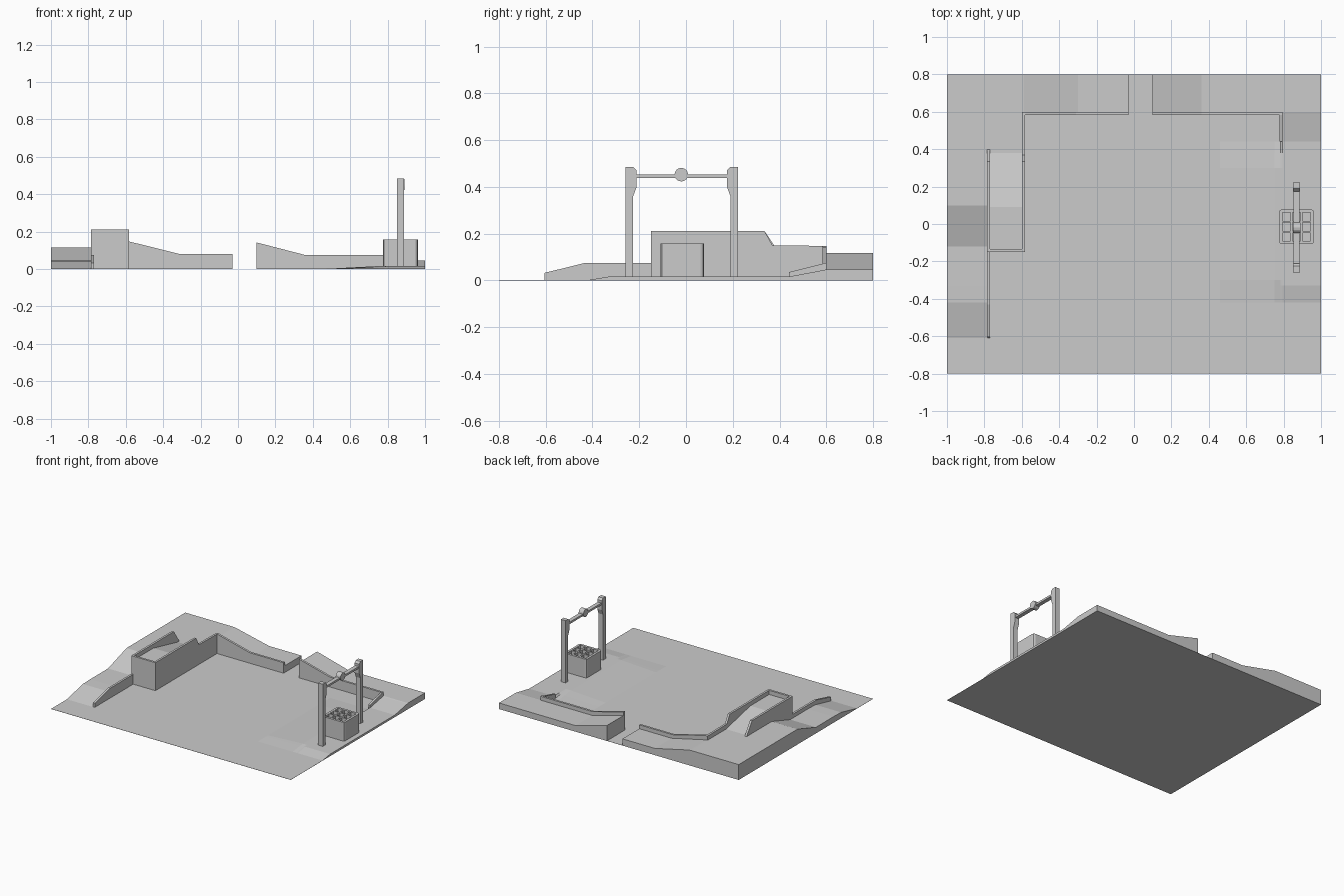
import bpy, bmesh
from math import pi
from mathutils import Matrix, Vector

cube = bpy.data.objects.get("Cube")
if cube:
    bpy.data.objects.remove(cube, do_unlink=True)

grey = bpy.data.materials.new("plain grey")
grey.use_nodes = True
tone = (0.6, 0.6, 0.6, 1)
grey.diffuse_color = tone
grey.node_tree.nodes["Principled BSDF"].inputs["Base Color"].default_value = tone


def finish(name, bm):
    bmesh.ops.recalc_face_normals(bm, faces=bm.faces)
    mesh = bpy.data.meshes.new(name)
    bm.to_mesh(mesh)
    bm.free()
    mesh.materials.append(grey)
    obj = bpy.data.objects.new(name, mesh)
    bpy.context.collection.objects.link(obj)
    return obj


def add_box(bm, lo, hi):
    lo, hi = Vector(lo), Vector(hi)
    size = hi - lo
    bmesh.ops.create_cube(bm, size=1, matrix=Matrix.Translation((lo + hi) / 2)
                          @ Matrix.Diagonal((*size, 1)))


def slab(name, axis, start, end, profile):
    """Extrude a (run, z) profile along axis 0 (x) or 1 (y)."""
    bm = bmesh.new()
    place = (lambda d, r, z: (d, r, z)) if axis == 0 else (lambda d, r, z: (r, d, z))
    face = bm.faces.new([bm.verts.new(place(start, r, z)) for r, z in profile])
    out = bmesh.ops.extrude_face_region(bm, geom=[face])
    moved = [v for v in out["geom"] if isinstance(v, bmesh.types.BMVert)]
    bmesh.ops.translate(bm, verts=moved, vec=place(end - start, 0, 0))
    return finish(name, bm)


def wall(name, axis, start, end, top):
    return slab(name, axis, start, end, [(top[0][0], 0)] + top + [(top[-1][0], 0)])


def ramp(t, points):
    """Piecewise linear height."""
    if t <= points[0][0]:
        return points[0][1]
    for (a, za), (b, zb) in zip(points, points[1:]):
        if t <= b:
            return za + (zb - za) * (t - a) / (b - a)
    return points[-1][1]


# Ground height by zone
def height(x, y):
    if y > 0.592:
        if -0.03 < x < 0.1:
            return 0
        if x < 0:
            return ramp(x, [(-0.59, 0.115), (-0.3, 0.05)])
        return ramp(x, [(0.1, 0.115), (0.36, 0.045)])
    if x < -0.777:
        return ramp(y, [(-0.61, 0), (-0.41, 0.045), (-0.12, 0.045), (0.1, 0.115)])
    if x < -0.592 and y > -0.145:
        return ramp(y, [(0.09, 0.18), (0.38, 0.115)])
    if x > 0.787:
        return ramp(y, [(-0.42, 0), (-0.33, 0.015), (0.44, 0.015), (0.6, 0.045)])
    edge = ramp(x, [(0.46, 0), (0.75, 0.015)])
    return edge * ramp(y, [(-0.42, 0), (-0.3, 1), (0.3, 1), (0.44, 0)])


# Terrain: uneven grid, skirt and flat underside
xs = [-1, -0.783, -0.771, -0.598, -0.588, -0.3, -0.03, -0.029, 0.099, 0.1,
      0.36, 0.46, 0.75, 0.782, 0.793, 1]
ys = [-0.8, -0.61, -0.42, -0.33, -0.3, -0.148, -0.14, -0.12, 0.09, 0.1, 0.3,
      0.38, 0.44, 0.588, 0.597, 0.8]
bm = bmesh.new()
grid = [[bm.verts.new((x, y, height(x, y))) for y in ys] for x in xs]
for i in range(len(xs) - 1):
    for j in range(len(ys) - 1):
        bm.faces.new((grid[i][j], grid[i + 1][j], grid[i + 1][j + 1], grid[i][j + 1]))
rim = [e for e in bm.edges if e.is_boundary]
skirt = bmesh.ops.extrude_edge_only(bm, edges=rim)["geom"]
for v in skirt:
    if isinstance(v, bmesh.types.BMVert):
        v.co.z = -0.001
bmesh.ops.holes_fill(bm, edges=[e for e in skirt if isinstance(e, bmesh.types.BMEdge)
                                and e.is_boundary], sides=0)
bmesh.ops.translate(bm, verts=bm.verts, vec=(0, 0, 0.001))
finish("terrain", bm)

# Low retaining walls
wall("back_wall_right", 1, 0.584, 0.6,
     [(-0.6, 0.147), (-0.58, 0.147), (-0.31, 0.08), (-0.03, 0.08)])
wall("back_wall_left", 1, 0.584, 0.6, [(0.1, 0.142), (0.36, 0.075), (0.795, 0.075)])
wall("left_end_wall", 0, 0.779, 0.795, [(0.44, 0.035), (0.6, 0.075)])
wall("right_low_wall", 0, -0.785, -0.769, [(-0.605, 0.032), (-0.43, 0.075), (-0.14, 0.075)])

# Raised platform walls
wall("platform_inner_wall", 0, -0.6, -0.584,
     [(-0.15, 0.212), (0.335, 0.212), (0.37, 0.15), (0.6, 0.147)])
wall("platform_outer_wall", 0, -0.785, -0.769,
     [(-0.15, 0.212), (0.335, 0.212), (0.4, 0.115)])
wall("platform_front_wall", 1, -0.15, -0.134, [(-0.785, 0.212), (-0.584, 0.212)])

# Well block with chamfered corners and nine square pockets
cx, cy, half = 0.869, -0.015, 0.093
bm = bmesh.new()
add_box(bm, (cx - half, cy - half, 0), (cx + half, cy + half, 0.157))
upright = [e for e in bm.edges if abs(e.verts[0].co.z - e.verts[1].co.z) > 0.1]
bmesh.ops.bevel(bm, geom=upright, offset=0.015, segments=2, profile=0.5, affect='EDGES')
well = finish("well_block", bm)
bm = bmesh.new()
for i in (-1, 0, 1):
    for j in (-1, 0, 1):
        px, py = cx + i * 0.054, cy + j * 0.054
        add_box(bm, (px - 0.022, py - 0.022, 0.12), (px + 0.022, py + 0.022, 0.2))
cutter = finish("pocket_cutter", bm)
cut = well.modifiers.new("pockets", 'BOOLEAN')
cut.operation, cut.solver, cut.object = 'DIFFERENCE', 'EXACT', cutter
bpy.context.view_layer.objects.active = well
bpy.ops.object.modifier_apply(modifier=cut.name)
bpy.data.objects.remove(cutter, do_unlink=True)

# Posts with widened heads, mirrored about the drum
post = [(0.24, 0), (0.24, 0.485), (0.207, 0.485), (0.193, 0.47),
        (0.193, 0.4), (0.208, 0.36), (0.208, 0)]
for name, side in (("back_post", 1), ("front_post", -1)):
    slab(name, 0, 0.85, 0.888, [(-0.018 + side * r, z) for r, z in post])

# Crossbar and winding drum
bm = bmesh.new()
add_box(bm, (0.854, -0.22, 0.437), (0.884, 0.185, 0.452))
finish("crossbar", bm)
bm = bmesh.new()
bmesh.ops.create_cone(bm, cap_ends=True, segments=16, radius1=0.029, radius2=0.029, depth=0.04,
                      matrix=Matrix.Translation((0.869, -0.02, 0.452)) @ Matrix.Rotation(pi / 2, 4, 'Y'))
finish("winding_drum", bm)
